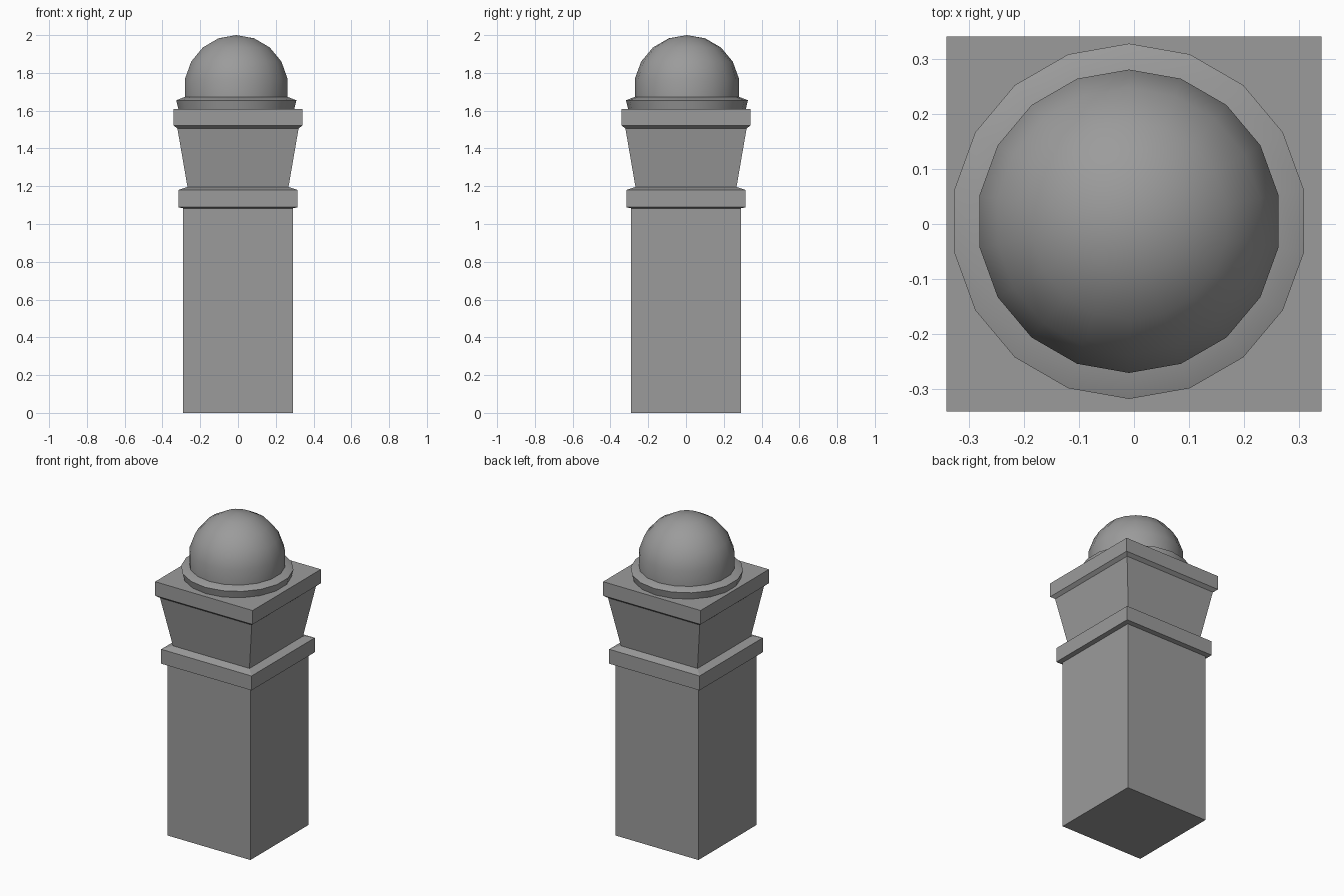
import bpy, bmesh
from math import sin, cos, pi, radians, sqrt

if "Cube" in bpy.data.objects:
    bpy.data.objects.remove(bpy.data.objects["Cube"])

# Dark grey stone shared by every part
stone = bpy.data.materials.new("dark_stone")
stone.diffuse_color = (0.33, 0.33, 0.33, 1)
stone.use_nodes = True
stone.node_tree.nodes["Principled BSDF"].inputs["Base Color"].default_value = stone.diffuse_color


def stack(name, profile, sides, start, center=(0, 0), smooth=False):
    """Solid made of regular polygon rings; profile is a list of (radius, z)."""
    bm = bmesh.new()
    rings = []
    for r, z in profile:
        if r == 0:
            rings.append([bm.verts.new((center[0], center[1], z))])
            continue
        angles = [start + 2 * pi * i / sides for i in range(sides)]
        rings.append([bm.verts.new((center[0] + r * cos(a), center[1] + r * sin(a), z))
                      for a in angles])
    for low, high in zip(rings, rings[1:]):
        for i in range(sides):
            j = (i + 1) % sides
            if len(high) == 1:
                bm.faces.new((low[i], low[j], high[0]))
            else:
                bm.faces.new((low[i], low[j], high[j], high[i]))
    bm.faces.new(rings[0][::-1])
    if len(rings[-1]) > 1:
        bm.faces.new(rings[-1])
    # Smooth shading with sharp creases
    bm.normal_update()
    for f in bm.faces:
        f.smooth = smooth
    for e in bm.edges:
        e.smooth = e.calc_face_angle(0) < radians(35)
    mesh = bpy.data.meshes.new(name)
    bm.to_mesh(mesh)
    bm.free()
    mesh.materials.append(stone)
    obj = bpy.data.objects.new(name, mesh)
    bpy.context.collection.objects.link(obj)
    return obj


def square(name, profile):
    """Square-section part; profile is a list of (half width, z)."""
    return stack(name, [(h * sqrt(2), z) for h, z in profile], 4, pi / 4)


# Square post and mouldings
square("shaft", [(0.29, 0), (0.29, 1.085)])
square("collar", [(0.29, 1.083), (0.316, 1.089), (0.316, 1.18), (0.265, 1.197)])
square("flared_neck", [(0.267, 1.193), (0.321, 1.507)])
square("cap_slab", [(0.318, 1.503), (0.341, 1.522), (0.341, 1.61)])

# Round base ring and dome, slightly off centre
SIDES, CENTER = 18, (-0.009, 0.005)
stack("dome_ring", [(0.312, 1.61), (0.323, 1.655), (0.276, 1.673)],
      SIDES, pi / 2, CENTER, smooth=True)
R, ZC = 0.28, 1.72
dome = [(R * cos(radians(a)), ZC + R * sin(radians(a))) for a in (-10, 10, 30, 50, 70)]
stack("dome", dome + [(0, 2.0)], SIDES, pi / 2, CENTER, smooth=True)
